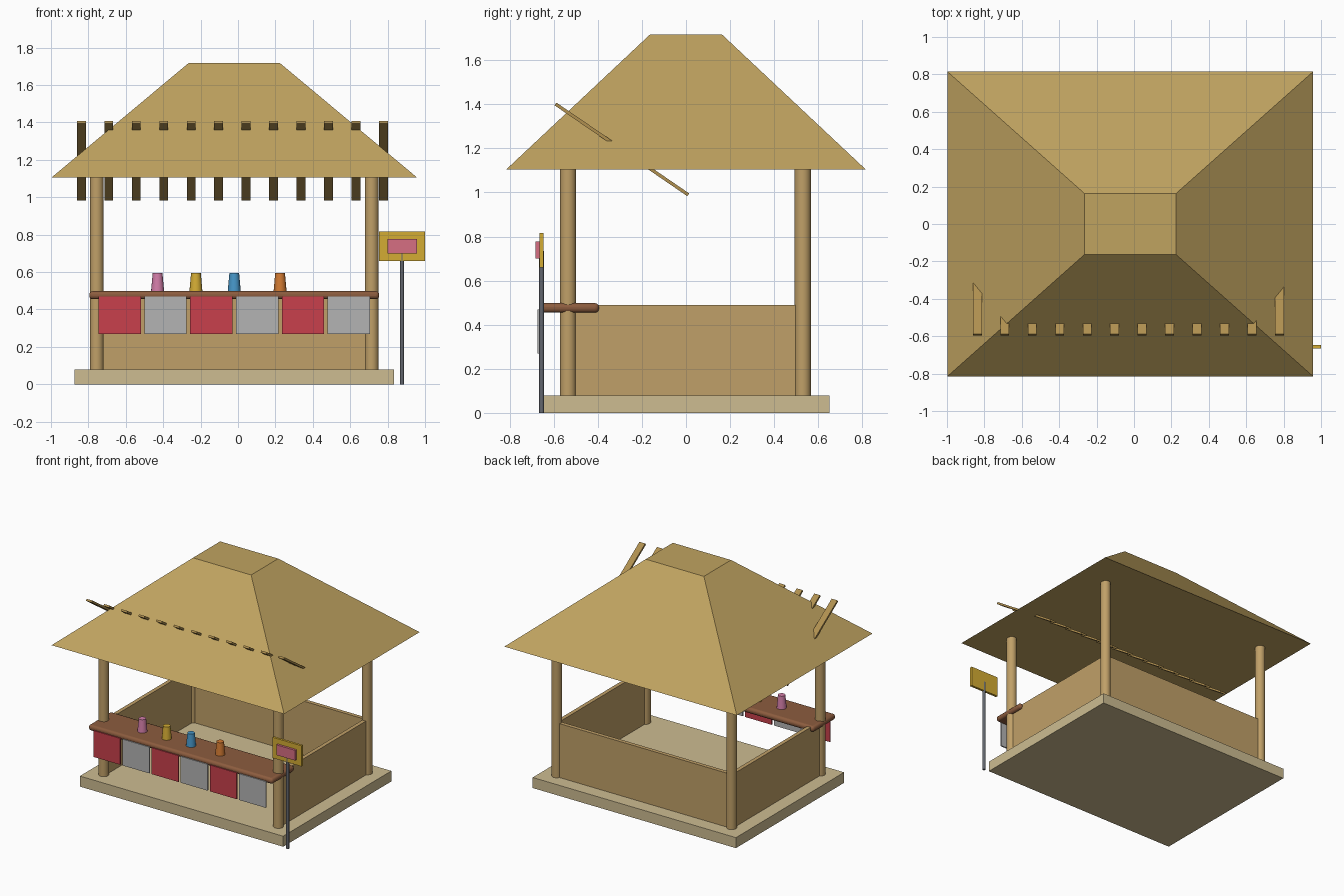
import bpy, bmesh, math

if "Cube" in bpy.data.objects:
    bpy.data.objects.remove(bpy.data.objects["Cube"])

CX = -0.02  # centre line of the hut


def lin(c):
    return c / 12.92 if c <= 0.04045 else ((c + 0.055) / 1.055) ** 2.4


def material(name, r, g, b):
    m = bpy.data.materials.new(name)
    m.diffuse_color = (lin(r / 255), lin(g / 255), lin(b / 255), 1)
    m.use_nodes = True
    m.node_tree.nodes["Principled BSDF"].inputs["Base Color"].default_value = m.diffuse_color
    return m


bamboo = material("bamboo", 192, 160, 104)
thatch = material("thatch", 192, 163, 96)
slat_wood = material("slat_wood", 176, 144, 80)
sand = material("sand", 205, 188, 145)
wood = material("counter_wood", 140, 92, 62)
red = material("red_cloth", 200, 64, 76)
white = material("pale_cloth", 180, 180, 180)
metal = material("metal", 98, 102, 110)
yellow = material("yellow", 212, 172, 52)
pink = material("pink", 214, 110, 130)
cup_mats = [material("cup_pink", 210, 125, 168), yellow,
            material("cup_blue", 70, 150, 200), material("cup_orange", 210, 122, 50)]


def box(name, lo, hi, mat):
    """Box between two opposite corners."""
    bm = bmesh.new()
    bmesh.ops.create_cube(bm, size=1)
    size = [h - l for l, h in zip(lo, hi)]
    bmesh.ops.scale(bm, vec=size, verts=bm.verts)
    me = bpy.data.meshes.new(name)
    bm.to_mesh(me)
    bm.free()
    ob = bpy.data.objects.new(name, me)
    ob.location = [(l + h) / 2 for l, h in zip(lo, hi)]
    bpy.context.collection.objects.link(ob)
    me.materials.append(mat)
    return ob


def smooth(ob):
    bpy.ops.object.select_all(action='DESELECT')
    ob.select_set(True)
    bpy.context.view_layer.objects.active = ob
    bpy.ops.object.shade_smooth_by_angle(angle=math.radians(40))


def tube(name, x, y, z0, z1, r0, r1, mat, sides=16):
    """Upright cylinder or tapered cone."""
    bpy.ops.mesh.primitive_cone_add(vertices=sides, radius1=r0, radius2=r1,
                                    depth=z1 - z0, location=(x, y, (z0 + z1) / 2))
    ob = bpy.context.object
    ob.name = name
    ob.data.materials.append(mat)
    smooth(ob)
    return ob


# Floor slab
box("floor_base", (CX - 0.855, -0.65, 0), (CX + 0.855, 0.65, 0.08), sand)

# Corner posts
for sx, side in ((-1, "left"), (1, "right")):
    for y, end in ((-0.535, "front"), (0.53, "back")):
        tube(f"{end}_{side}_post", CX + sx * 0.735, y, 0.08, 1.12, 0.037, 0.037, bamboo)

# Low walls on three sides
box("back_wall", (CX - 0.735, 0.515, 0.08), (CX + 0.735, 0.545, 0.49), bamboo)
for sx, side in ((-1, "left"), (1, "right")):
    x = CX + sx * 0.735
    box(f"{side}_wall", (x - 0.015, -0.53, 0.08), (x + 0.015, 0.53, 0.49), bamboo)

# Hipped roof with flat top
roof = box("roof", (CX - 0.978, -0.815, 1.105), (CX + 0.978, 0.815, 1.717), thatch)
for v in roof.data.vertices:
    if v.co.z > 0:
        v.co.x *= 0.25
        v.co.y *= 0.2

# Tilted awning slats running through the roof
for i in range(12):
    x = -0.838 + i * 0.147
    slat = box(f"awning_slat_{i + 1}", (x - 0.024, -0.656, 1.188), (x + 0.024, 0.074, 1.203), slat_wood)
    slat.rotation_euler.x = -0.6

# Counter with rounded edges
counter = box("counter", (CX - 0.775, -0.667, 0.455), (CX + 0.775, -0.395, 0.498), wood)
bev = counter.modifiers.new("rounded", 'BEVEL')
bev.width = 0.018
bev.segments = 3
smooth(counter)

# Cloth panels hanging from the counter
for i in range(6):
    x = CX - 0.6125 + i * 0.245
    box(f"cloth_panel_{i + 1}", (x - 0.113, -0.674, 0.27), (x + 0.113, -0.664, 0.47),
        red if i % 2 == 0 else white)

# Cups on the counter
for i, x in enumerate((-0.43, -0.225, -0.02, 0.225)):
    tube(f"cup_{i + 1}", x, -0.535, 0.495, 0.595, 0.035, 0.026, cup_mats[i])

# Sign on a pole
tube("sign_pole", 0.877, -0.655, 0, 0.735, 0.011, 0.011, metal, 12)
box("sign_board", (0.755, -0.665, 0.66), (1.0, -0.647, 0.817), yellow)
box("sign_face", (0.8, -0.682, 0.7), (0.958, -0.664, 0.778), pink)
